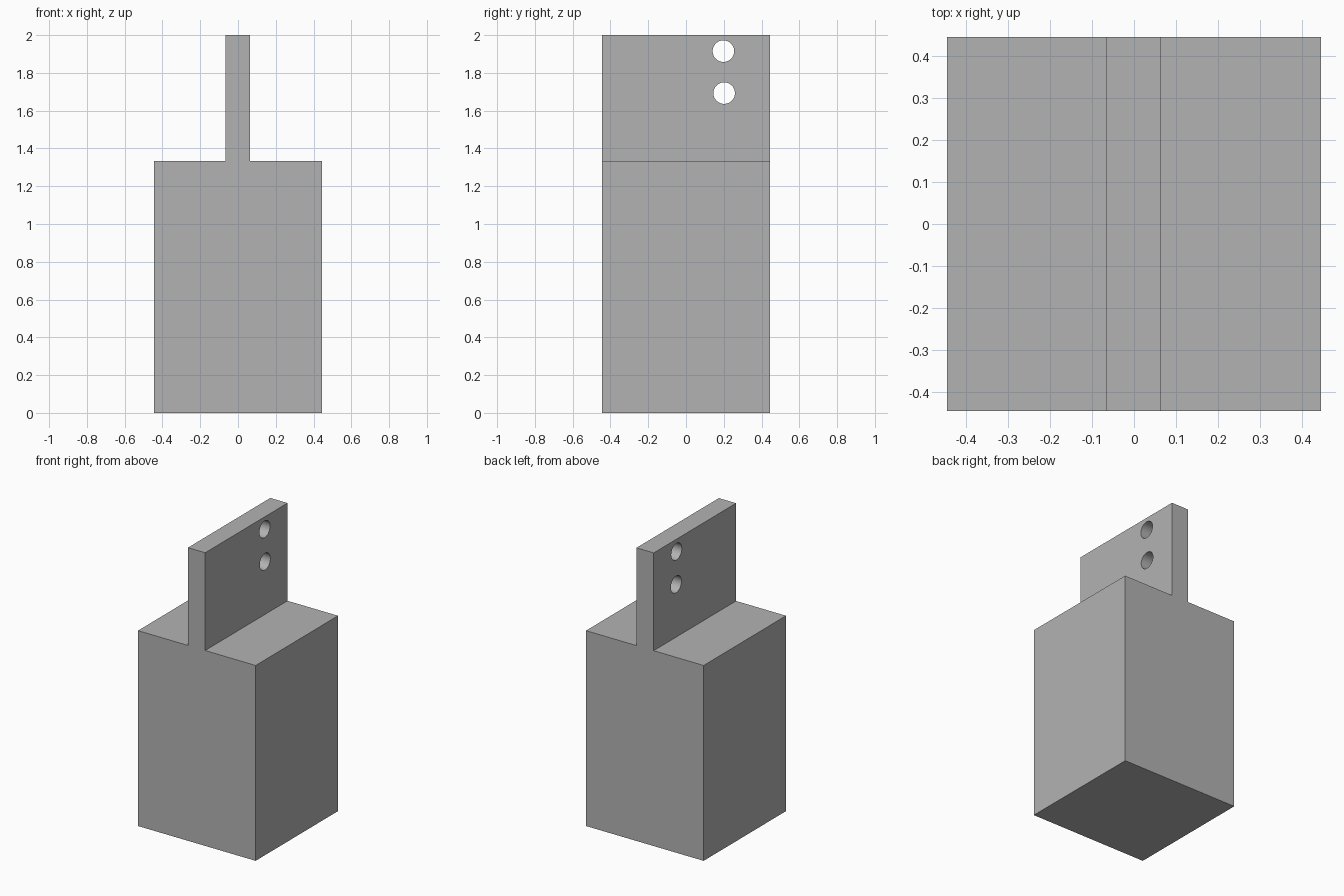
import bpy
import bmesh
from math import radians

if "Cube" in bpy.data.objects:
    bpy.data.objects.remove(bpy.data.objects["Cube"], do_unlink=True)

HALF, SHOULDER, TOP = 0.444, 1.333, 2.0
TAB_RIGHT, TAB_LEFT = -0.067, 0.063

grey = bpy.data.materials.new("plain grey")
grey.use_nodes = True
colour = (0.45, 0.45, 0.45, 1)
grey.diffuse_color = colour
grey.node_tree.nodes["Principled BSDF"].inputs["Base Color"].default_value = colour

# Block and upright tab: one stepped profile extruded front to back
profile = [(-HALF, 0), (HALF, 0), (HALF, SHOULDER), (TAB_LEFT, SHOULDER),
           (TAB_LEFT, TOP), (TAB_RIGHT, TOP), (TAB_RIGHT, SHOULDER), (-HALF, SHOULDER)]
bm = bmesh.new()
front = bm.faces.new([bm.verts.new((x, -HALF, z)) for x, z in profile])
extruded = bmesh.ops.extrude_face_region(bm, geom=[front], use_keep_orig=True)
back = [v for v in extruded["geom"] if isinstance(v, bmesh.types.BMVert)]
bmesh.ops.translate(bm, verts=back, vec=(0, 2 * HALF, 0))
bmesh.ops.recalc_face_normals(bm, faces=bm.faces)
mesh = bpy.data.meshes.new("block_with_tab")
bm.to_mesh(mesh)
bm.free()
mesh.materials.append(grey)
block = bpy.data.objects.new("block_with_tab", mesh)
bpy.context.collection.objects.link(block)

# Two round holes drilled through the tab
for name, y, z in (("upper", 0.198, 1.915), ("lower", 0.202, 1.693)):
    bpy.ops.mesh.primitive_cylinder_add(vertices=48, radius=0.057, depth=0.4,
                                        location=(0, y, z), rotation=(0, radians(90), 0))
    cutter = bpy.context.object
    cutter.name = name + "_hole_cutter"
    cutter.data.materials.append(grey)
    cutter.hide_render = True
    cutter.hide_set(True)
    cutter.display_type = 'WIRE'
    drill = block.modifiers.new(name + "_hole", 'BOOLEAN')
    drill.object = cutter
    drill.operation = 'DIFFERENCE'
    drill.solver = 'EXACT'

# Smooth hole walls, crisp edges elsewhere
bpy.context.view_layer.update()
depsgraph = bpy.context.evaluated_depsgraph_get()
drilled = bpy.data.meshes.new_from_object(block.evaluated_get(depsgraph))
block.modifiers.clear()
block.data = drilled
for cutter in [o for o in bpy.data.objects if o.name.endswith("_hole_cutter")]:
    bpy.data.objects.remove(cutter, do_unlink=True)
bpy.ops.object.select_all(action='DESELECT')
block.select_set(True)
bpy.context.view_layer.objects.active = block
bpy.ops.object.shade_smooth_by_angle(angle=radians(30))
